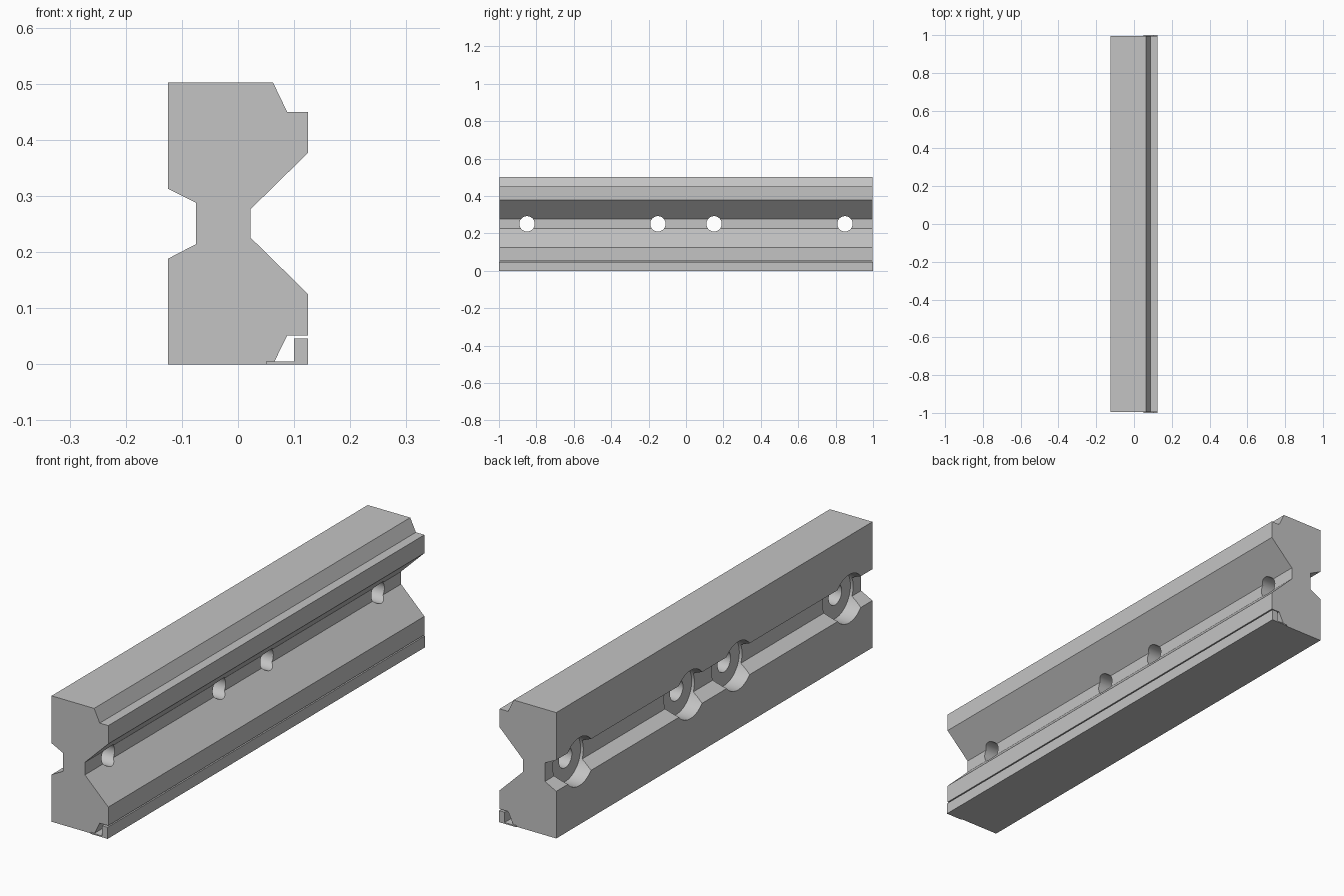
import bpy, bmesh, math
from mathutils import Matrix

cube = bpy.data.objects.get("Cube")
if cube:
    bpy.data.objects.remove(cube, do_unlink=True)

grey = bpy.data.materials.new("plain_grey")
grey.use_nodes = True
colour = (0.55, 0.55, 0.55, 1)
grey.diffuse_color = colour
grey.node_tree.nodes["Principled BSDF"].inputs["Base Color"].default_value = colour


def finish(name, bm):
    bmesh.ops.recalc_face_normals(bm, faces=bm.faces)
    mesh = bpy.data.meshes.new(name)
    bm.to_mesh(mesh)
    bm.free()
    mesh.materials.append(grey)
    obj = bpy.data.objects.new(name, mesh)
    bpy.context.collection.objects.link(obj)
    return obj


def extrude_profile(name, points, half_length):
    """Extrude an (x, z) outline along y."""
    bm = bmesh.new()
    face = bm.faces.new([bm.verts.new((x, -half_length, z)) for x, z in points])
    moved = bmesh.ops.extrude_face_region(bm, geom=[face])["geom"]
    bmesh.ops.translate(bm, vec=(0, 2 * half_length, 0),
                        verts=[v for v in moved if isinstance(v, bmesh.types.BMVert)])
    return finish(name, bm)


def bore(name, radius, x0, x1, y, z):
    """Cylinder along x used as a cutter."""
    bm = bmesh.new()
    place = Matrix.Translation(((x0 + x1) / 2, y, z)) @ Matrix.Rotation(math.pi / 2, 4, "Y")
    bmesh.ops.create_cone(bm, cap_ends=True, segments=48, radius1=radius,
                          radius2=radius, depth=x1 - x0, matrix=place)
    obj = finish(name, bm)
    obj.hide_render = True
    return obj


# Main bar: shallow groove on the left side of the outline, deep V groove on the right
outline = [
    (-0.125, 0), (0.05, 0), (0.05, 0.005), (0.065, 0.005), (0.0875, 0.051),
    (0.125, 0.051), (0.125, 0.125), (0.022, 0.226), (0.022, 0.276),
    (0.125, 0.377), (0.125, 0.45), (0.0875, 0.45), (0.0625, 0.502),
    (-0.125, 0.502), (-0.125, 0.313), (-0.075, 0.288), (-0.075, 0.214),
    (-0.125, 0.188),
]
bar = extrude_profile("rail_bar", outline, 0.996)

# Thin angled strip under the lower edge
extrude_profile("cover_strip", [(0.05, 0), (0.125, 0), (0.125, 0.046), (0.1, 0.046),
                                (0.1, 0.005), (0.05, 0.005)], 1.0)

# Counterbored through holes
bpy.context.view_layer.objects.active = bar
for y in (-0.85, -0.15, 0.15, 0.85):
    for cutter in (bore("bolt_hole_cutter", 0.041, -0.2, 0.2, y, 0.251),
                   bore("counterbore_cutter", 0.096, -0.2, -0.063, y, 0.251)):
        cut = bar.modifiers.new("bore", "BOOLEAN")
        cut.object = cutter
        cut.solver = "EXACT"
        bpy.ops.object.modifier_apply(modifier=cut.name)
        bpy.data.objects.remove(cutter, do_unlink=True)

bpy.ops.object.select_all(action="DESELECT")
bar.select_set(True)
bpy.ops.object.shade_smooth_by_angle(angle=math.radians(20))
